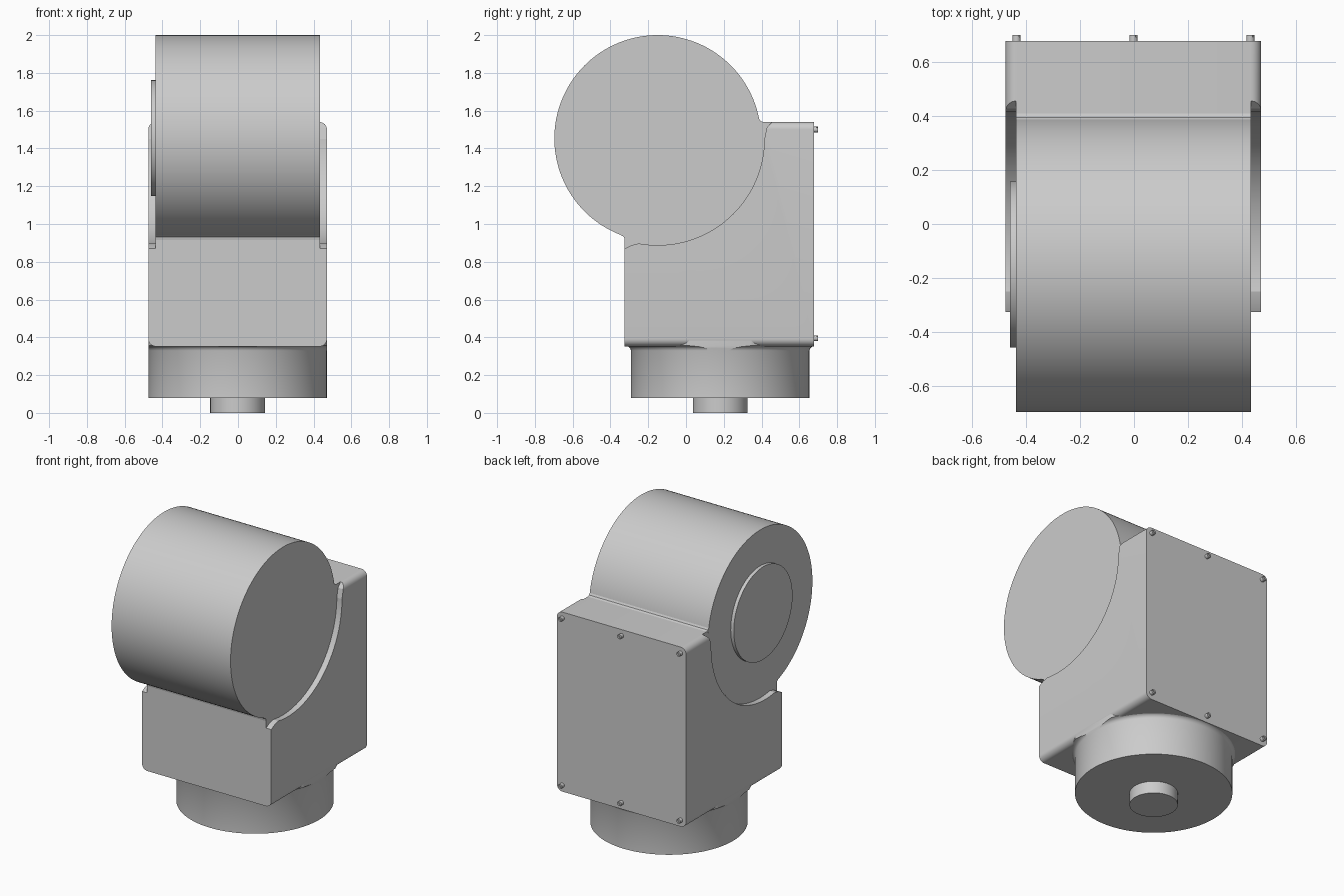
import bpy
import bmesh
from math import sin, cos, pi, radians
from mathutils import Vector

if "Cube" in bpy.data.objects:
    bpy.data.objects.remove(bpy.data.objects["Cube"], do_unlink=True)

GREY = (0.6, 0.6, 0.6)
paint = bpy.data.materials.new("plain grey")
paint.use_nodes = True
paint.diffuse_color = (*GREY, 1)
paint.node_tree.nodes["Principled BSDF"].inputs["Base Color"].default_value = (*GREY, 1)

CX = -0.002                  # middle of the housing
HALF = 0.473                 # half width of the housing
DRUM_HALF = 0.435
FRONT, BACK = -0.325, 0.677
DRUM_Y, DRUM_Z, DRUM_R = -0.15, 1.453, 0.547
BASE_Y = 0.181


def circle(u, v, r, n=128):
    return [(u + r * cos(2 * pi * i / n), v + r * sin(2 * pi * i / n)) for i in range(n)]


def rounded_rect(u0, v0, u1, v1, r, n=8):
    corners = [(u1 - r, v1 - r), (u0 + r, v1 - r), (u0 + r, v0 + r), (u1 - r, v0 + r)]
    return [(u + r * cos((k + i / n) * pi / 2), v + r * sin((k + i / n) * pi / 2))
            for k, (u, v) in enumerate(corners) for i in range(n + 1)]


def loft(name, axis, *sections):
    """Skin equal-length outlines, each given as (points, position along axis)."""
    bm = bmesh.new()
    rings = []
    for pts, t in sections:
        ring = []
        for u, v in pts:
            co = {"X": (t, u, v), "Y": (u, t, v), "Z": (u, v, t)}[axis]
            ring.append(bm.verts.new(co))
        rings.append(ring)
    for a, b in zip(rings, rings[1:]):
        for i in range(len(a)):
            j = (i + 1) % len(a)
            bm.faces.new((a[i], a[j], b[j], b[i]))
    bm.faces.new(rings[0][::-1])
    bm.faces.new(rings[-1])
    bmesh.ops.recalc_face_normals(bm, faces=bm.faces[:])
    mesh = bpy.data.meshes.new(name)
    bm.to_mesh(mesh)
    bm.free()
    mesh.materials.append(paint)
    obj = bpy.data.objects.new(name, mesh)
    bpy.context.collection.objects.link(obj)
    return obj


def prism(name, axis, pts, a, b):
    return loft(name, axis, (pts, a), (pts, b))


def cut(obj, cutter, operation="DIFFERENCE"):
    mod = obj.modifiers.new("cut", "BOOLEAN")
    mod.operation, mod.solver, mod.object = operation, "EXACT", cutter
    bpy.context.view_layer.update()
    graph = bpy.context.evaluated_depsgraph_get()
    mesh = bpy.data.meshes.new_from_object(obj.evaluated_get(graph))
    obj.modifiers.clear()
    obj.data = mesh
    bpy.data.objects.remove(cutter, do_unlink=True)


parts = []

# Housing: rounded along its long edges, with drum-shaped recesses in both sides
housing = prism("housing", "Y",
                rounded_rect(CX - HALF, 0.352, CX + HALF, 1.54, 0.04), FRONT, BACK)
lower_flare = [(-0.36, 0.855), (-0.325, 0.869), (-0.29, 0.887), (-0.25, 0.897),
               (-0.25, 0.96), (-0.36, 0.96)]
upper_flare = [(0.456, 1.57), (0.456, 1.54), (0.428, 1.51), (0.415, 1.45),
               (0.35, 1.45), (0.35, 1.57)]
for side in (-1, 1):
    inner, outer = CX + side * DRUM_HALF, CX + side * 0.6
    for outline in (circle(DRUM_Y, DRUM_Z, 0.565), lower_flare, upper_flare):
        cut(housing, prism("recess_cutter", "X", outline, inner, outer))
parts.append(housing)

# Drum lying across the housing, with its end disc
parts.append(prism("drum", "X", circle(DRUM_Y, DRUM_Z, DRUM_R),
                   CX - DRUM_HALF - 0.0005, CX + DRUM_HALF + 0.0005))
parts.append(prism("end_disc", "X", circle(DRUM_Y, DRUM_Z + 0.002, 0.307), -0.46, -0.42))

# Small fillets where the drum meets the housing
fillets = {
    "rear_fillet": [(0.38, 1.576), (0.387, 1.556), (0.395, 1.545), (0.41, 1.54), (0.36, 1.53)],
    "front_fillet": [(-0.348, 0.943), (-0.336, 0.937), (-0.328, 0.93), (FRONT, 0.915), (-0.3, 0.95)],
}
for name, outline in fillets.items():
    parts.append(prism(name, "X", outline, CX - DRUM_HALF, CX + DRUM_HALF))

# Round base with a flared collar trimmed to the housing, and the shaft below
base = loft("base", "Z", *[(circle(CX, BASE_Y, r), z) for r, z in
                           ((0.472, 0.08), (0.472, 0.33), (0.477, 0.342),
                            (0.486, 0.351), (0.5, 0.356), (0.5, 0.4))])
trim = [(CX - HALF + 0.0008, FRONT + 0.001), (CX + HALF - 0.0008, FRONT + 0.001),
        (CX + HALF - 0.0008, BACK - 0.001), (CX - HALF + 0.0008, BACK - 0.001)]
cut(base, prism("base_trim", "Z", trim, 0, 0.39), "INTERSECT")
parts.append(base)
parts.append(prism("shaft", "Z", circle(CX, BASE_Y, 0.145, 64), 0, 0.1))

# Slotted screws on the back
for row, z in (("lower", 0.395), ("upper", 1.5)):
    for column, x in (("right", -0.433), ("middle", 0), ("left", 0.433)):
        screw = prism(f"{row}_{column}_screw", "Y", circle(CX + x, z, 0.015, 24), 0.66, 0.7)
        along = Vector((0.02, 0.02))
        across = Vector((-0.002, 0.002))
        mid = Vector((CX + x, z))
        slot = [mid + along + across, mid - along + across,
                mid - along - across, mid + along - across]
        cut(screw, prism("slot_cutter", "Y", slot, 0.692, 0.72))
        parts.append(screw)

# Smooth the curved faces, keep the edges crisp
bpy.ops.object.select_all(action="DESELECT")
for obj in parts:
    obj.select_set(True)
bpy.context.view_layer.objects.active = housing
bpy.ops.object.shade_smooth_by_angle(angle=radians(30))
